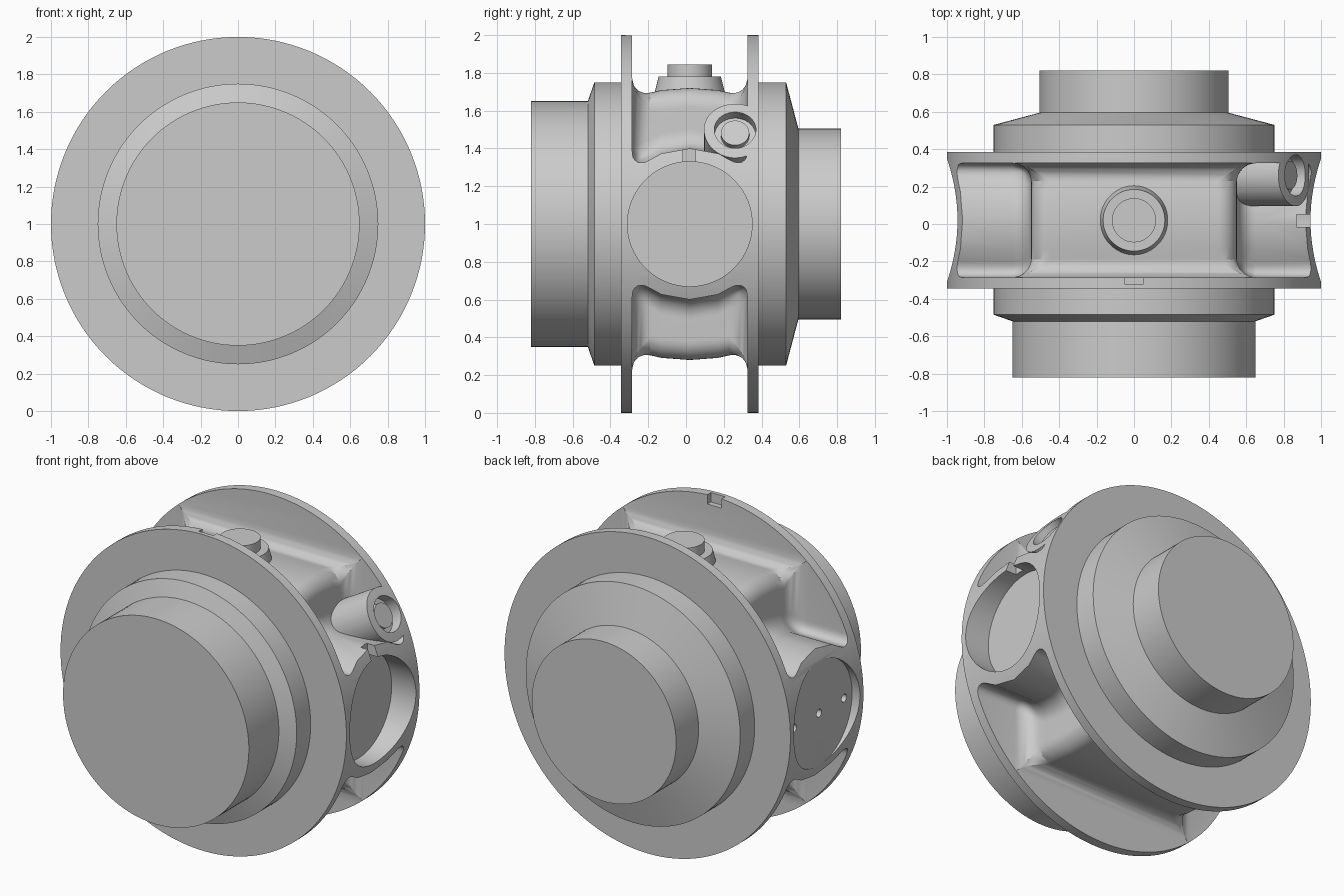
import bpy, bmesh, math
from mathutils import Matrix, Vector

cube = bpy.data.objects.get("Cube")
if cube:
    bpy.data.objects.remove(cube)

grey = bpy.data.materials.new("machined_grey")
grey.use_nodes = True
colour = (0.6, 0.6, 0.6, 1)
grey.diffuse_color = colour
grey.node_tree.nodes["Principled BSDF"].inputs["Base Color"].default_value = colour

MID = 0.02        # middle plane of the drum pockets and bores
X, Z = Vector((1, 0, 0)), Vector((0, 0, 1))
MINUS_X = -X


def finish(name, bm):
    bmesh.ops.recalc_face_normals(bm, faces=bm.faces)
    mesh = bpy.data.meshes.new(name)
    bm.to_mesh(mesh)
    bm.free()
    mesh.materials.append(grey)
    obj = bpy.data.objects.new(name, mesh)
    bpy.context.collection.objects.link(obj)
    return obj


def bake(obj):
    deps = bpy.context.evaluated_depsgraph_get()
    mesh = bpy.data.meshes.new_from_object(obj.evaluated_get(deps))
    obj.modifiers.clear()
    obj.data = mesh


def cut(obj, *cutters):
    for cutter in cutters:
        mod = obj.modifiers.new("cut", 'BOOLEAN')
        mod.operation, mod.solver, mod.object = 'DIFFERENCE', 'EXACT', cutter
        bake(obj)
    for cutter in cutters:
        bpy.data.objects.remove(cutter)


def lathe(name, profile, segments=128):
    """Revolve (y, radius) points around the y axis."""
    bm = bmesh.new()
    rings = []
    for y, r in profile:
        angles = [math.tau * i / segments for i in range(segments)]
        rings.append([bm.verts.new((r * math.cos(a), y, r * math.sin(a))) for a in angles])
    for a, b in zip(rings, rings[1:]):
        for i in range(segments):
            j = (i + 1) % segments
            bm.faces.new((a[i], a[j], b[j], b[i]))
    bm.faces.new(rings[0])
    bm.faces.new(rings[-1])
    return finish(name, bm)


def rod(name, axis, start, end, radius, offset=(0, MID, 0), top=None, segments=64):
    """Cylinder along an axis between two distances from the centre."""
    bm = bmesh.new()
    turn = Z.rotation_difference(axis).to_matrix().to_4x4()
    place = Matrix.Translation(Vector(offset) + axis * (start + end) / 2) @ turn
    bmesh.ops.create_cone(bm, cap_ends=True, segments=segments, radius1=radius,
                          radius2=radius if top is None else top,
                          depth=end - start, matrix=place)
    return finish(name, bm)


def box(name, low, high):
    bm = bmesh.new()
    low, high = Vector(low), Vector(high)
    place = Matrix.Translation((low + high) / 2) @ Matrix.Diagonal((*(high - low), 1))
    bmesh.ops.create_cube(bm, size=1, matrix=place)
    return finish(name, bm)


def pocket(name, side):
    """Stepped pocket cutter, crowned across y and rounded on every edge."""
    bm = bmesh.new()
    sections = []
    for y in (-0.285, -0.13, MID, 0.17, 0.325):
        d = (y - MID) ** 2
        shelf, floor = 0.4 - 1.2 * d, 0.72 - 0.5 * d
        half = [(0.55, floor), (0.55, shelf), (1.3, shelf), (1.3, 1.4)]
        outline = half + [(-x, z) for x, z in reversed(half)]
        sections.append([bm.verts.new((x, y, z * side)) for x, z in outline])
    for a, b in zip(sections, sections[1:]):
        for i in range(len(a)):
            j = (i + 1) % len(a)
            bm.faces.new((a[i], a[j], b[j], b[i]))
    bm.faces.new(sections[0])
    bm.faces.new(sections[-1])
    obj = finish(name, bm)
    bevel = obj.modifiers.new("round", 'BEVEL')
    bevel.width, bevel.segments = 0.1, 8
    bevel.limit_method, bevel.angle_limit = 'ANGLE', math.radians(45)
    bake(obj)
    return obj


# Drum with stepped ends
drum = lathe("drum", [(-0.82, 0.65), (-0.52, 0.65), (-0.485, 0.75), (-0.345, 0.75),
                      (-0.345, 1), (0.385, 1), (0.385, 0.75), (0.53, 0.75),
                      (0.595, 0.505), (0.82, 0.505)])

# Pockets above and below, leaving a corner boss for the side plug
plug_axis = Vector((math.cos(math.radians(30)), 0, 0.5))
plug_at = (0, 0.26, 0)
top_pocket = pocket("top_pocket", 1)
cut(top_pocket, rod("corner_boss", plug_axis, 0.4, 1.3, 0.165, plug_at))
cut(drum, top_pocket, pocket("bottom_pocket", -1))

# Side bores: deep on one side, shallow cover plate with holes on the other
cut(drum, rod("left_bore", X, 0.83, 1.3, 0.33, segments=96),
    rod("right_bore", MINUS_X, 0.945, 1.3, 0.33, segments=96))
for dy in (-0.25, 0, 0.25):
    cut(drum, rod("cover_hole", MINUS_X, 0.9, 1.1, 0.025, (0, MID + dy, 0), segments=24))

# Plug recess and the two locating notches
cut(drum, rod("plug_recess", plug_axis, 0.93, 1.2, 0.11, plug_at),
    box("side_notch", (0.87, -0.015, 0.28), (1.1, 0.05, 0.46)),
    box("rim_notch", (-0.05, -0.32, 0.94), (0.05, -0.25, 1.1)))

parts = [
    drum,
    rod("side_plug", plug_axis, 0.9, 0.965, 0.075, plug_at),
    rod("top_boss_base", Z, 0.68, 0.78, 0.19, top=0.165),
    rod("top_boss_cap", Z, 0.75, 0.845, 0.118),
]

# Smooth shading, standing on the ground
for obj in parts:
    obj.location.z = 1
    bpy.ops.object.select_all(action='DESELECT')
    obj.select_set(True)
    bpy.context.view_layer.objects.active = obj
    bpy.ops.object.shade_smooth_by_angle(angle=math.radians(30))
